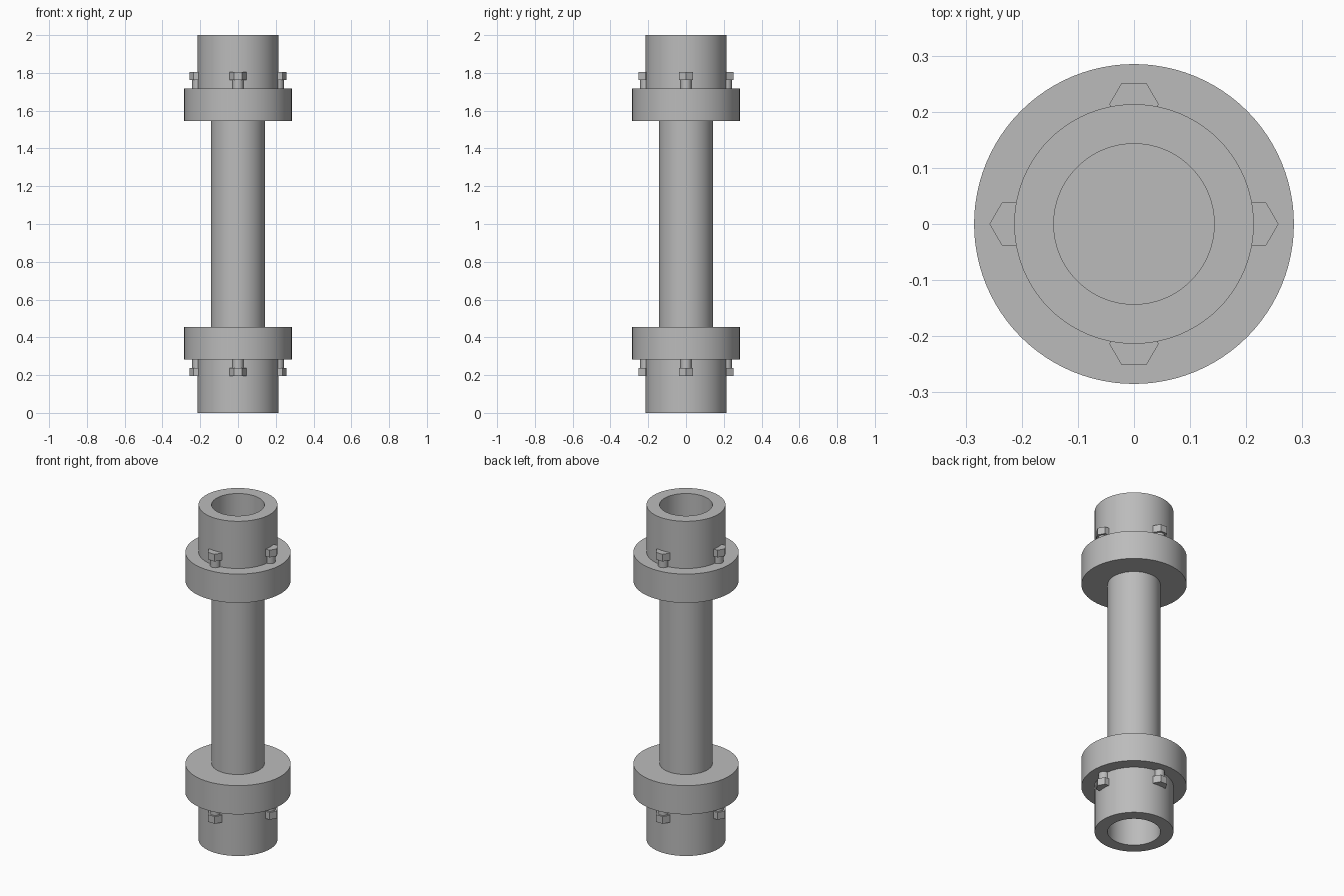
import bpy, bmesh, math
from mathutils import Matrix

if "Cube" in bpy.data.objects:
    bpy.data.objects.remove(bpy.data.objects["Cube"], do_unlink=True)

grey = bpy.data.materials.new("steel_grey")
grey.use_nodes = True
color = (0.5, 0.5, 0.5, 1)
grey.diffuse_color = color
grey.node_tree.nodes["Principled BSDF"].inputs["Base Color"].default_value = color

SHAFT_R, HUB_R, FLANGE_R = 0.143, 0.2135, 0.285
FLANGE_IN, FLANGE_OUT = 1.546, 1.718
HEAD_LOW, HEAD_TOP = 1.762, 1.805


def finish(bm, name, flip=False):
    """Turn a bmesh into an object, optionally reflected to the lower end."""
    if flip:
        for v in bm.verts:
            v.co.z = 2 - v.co.z
    bmesh.ops.recalc_face_normals(bm, faces=bm.faces)
    mesh = bpy.data.meshes.new(name)
    bm.to_mesh(mesh)
    bm.free()
    mesh.materials.append(grey)
    obj = bpy.data.objects.new(name, mesh)
    bpy.context.collection.objects.link(obj)
    bpy.ops.object.select_all(action="DESELECT")
    obj.select_set(True)
    bpy.context.view_layer.objects.active = obj
    bpy.ops.object.shade_smooth_by_angle(angle=math.radians(30))
    return obj


def prism(bm, x, y, radius, low, high, sides):
    bmesh.ops.create_cone(bm, cap_ends=True, segments=sides, radius1=radius, radius2=radius,
                          depth=high - low, matrix=Matrix.Translation((x, y, (low + high) / 2)))


def coupling(name, flip):
    """Bored hub with a wide flange, turned from a closed profile."""
    profile = [(SHAFT_R, FLANGE_IN), (FLANGE_R, FLANGE_IN), (FLANGE_R, FLANGE_OUT),
               (HUB_R, FLANGE_OUT), (HUB_R, 2), (SHAFT_R, 2)]
    bm = bmesh.new()
    verts = [bm.verts.new((r, 0, z)) for r, z in profile]
    edges = [bm.edges.new((v, verts[i - 1])) for i, v in enumerate(verts)]
    bmesh.ops.spin(bm, geom=verts + edges, cent=(0, 0, 0), axis=(0, 0, 1),
                   angle=math.tau, steps=96)
    bmesh.ops.remove_doubles(bm, verts=bm.verts, dist=1e-4)
    finish(bm, name, flip)


def bolt(name, x, y, flip):
    """Round stem under a hexagonal head, with head corners along x."""
    bm = bmesh.new()
    prism(bm, x, y, 0.029, FLANGE_OUT - 0.05, HEAD_LOW, 32)
    prism(bm, x, y, 0.044, HEAD_LOW, HEAD_TOP, 6)
    # Put corners on the x axis whatever the primitive's starting angle
    head = [v for v in bm.verts if v.co.z > HEAD_LOW - 1e-4
            and math.hypot(v.co.x - x, v.co.y - y) > 0.04]
    corner = max(head, key=lambda v: v.co.x)
    angle = math.atan2(corner.co.y - y, corner.co.x - x)
    bmesh.ops.rotate(bm, verts=head, cent=(x, y, 0), matrix=Matrix.Rotation(-angle, 3, "Z"))
    finish(bm, name, flip)


# Solid shaft seated in both hubs
bm = bmesh.new()
prism(bm, 0, 0, SHAFT_R, 2 - FLANGE_OUT, FLANGE_OUT, 96)
finish(bm, "shaft")

# Matching couplings and four bolts at each end
for end, flip in (("upper", False), ("lower", True)):
    coupling(end + "_coupling", flip)
    for side, dx, dy in (("left", 1, 0), ("right", -1, 0), ("back", 0, 1), ("front", 0, -1)):
        bolt(f"{end}_{side}_bolt", dx * HUB_R, dy * HUB_R, flip)
